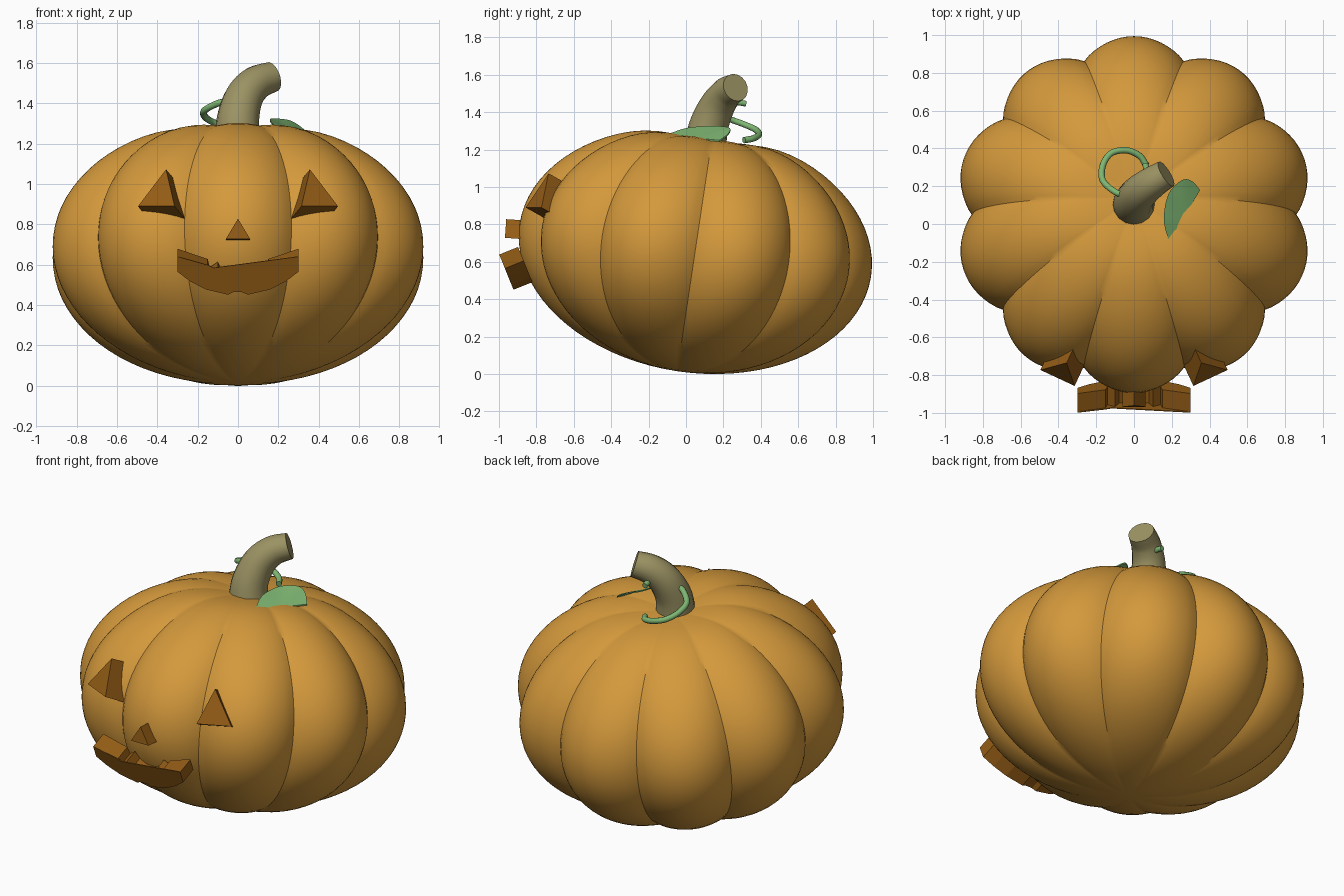
import bpy, bmesh, math
from mathutils import Vector, Matrix

cube = bpy.data.objects.get("Cube")
if cube:
    bpy.data.objects.remove(cube, do_unlink=True)


def material(name, rgb):
    m = bpy.data.materials.new(name)
    m.use_nodes = True
    col = (*rgb, 1.0)
    m.diffuse_color = col
    bsdf = m.node_tree.nodes["Principled BSDF"]
    bsdf.inputs["Base Color"].default_value = col
    bsdf.inputs["Roughness"].default_value = 0.8
    return m


ORANGE = material("pumpkin_orange", (0.66, 0.32, 0.045))
BROWN = material("carving_brown", (0.30, 0.11, 0.008))
OLIVE = material("stem_olive", (0.33, 0.29, 0.125))
GREEN = material("leaf_green", (0.21, 0.47, 0.17))


def finish(bm, name, mat, smooth=None):
    bmesh.ops.recalc_face_normals(bm, faces=bm.faces)
    mesh = bpy.data.meshes.new(name)
    bm.to_mesh(mesh)
    bm.free()
    mesh.materials.append(mat)
    ob = bpy.data.objects.new(name, mesh)
    bpy.context.collection.objects.link(ob)
    if smooth:
        bpy.ops.object.select_all(action='DESELECT')
        ob.select_set(True)
        bpy.context.view_layer.objects.active = ob
        bpy.ops.object.shade_smooth_by_angle(angle=math.radians(smooth))
    return ob


def skin(bm, rings):
    """Join successive closed rings of vertices with quads."""
    for a, b in zip(rings, rings[1:]):
        n = len(a)
        for i in range(n):
            bm.faces.new((a[i], a[(i + 1) % n], b[(i + 1) % n], b[i]))


def prism(name, pts, depth, origin, yaw=0, pitch=0, mirror=False):
    """Outline facing -y, turned by yaw and pitch, extruded inward."""
    a, p = math.radians(yaw), math.radians(pitch)
    n = Vector((math.sin(a) * math.cos(p), -math.cos(a) * math.cos(p), math.sin(p)))
    u = Vector((math.cos(a), math.sin(a), 0))
    v = n.cross(u)
    bm = bmesh.new()
    rings = []
    for d in (0, depth):
        ring = []
        for x, y in pts:
            co = Vector(origin) + u * x + v * y - n * d
            if mirror:
                co.x = -co.x
            ring.append(bm.verts.new(co))
        rings.append(ring)
    skin(bm, rings)
    for r in rings:
        bm.faces.new(r)
    bmesh.ops.triangulate(bm, faces=[f for f in bm.faces if len(f.verts) > 4])
    return finish(bm, name, BROWN)


def spline(pts, steps=6):
    """Catmull-Rom samples through the points."""
    P = [Vector(p) for p in pts]
    P = [2 * P[0] - P[1]] + P + [2 * P[-1] - P[-2]]
    out = []
    for i in range(1, len(P) - 2):
        a, b, c, d = P[i - 1:i + 3]
        for s in range(steps):
            t = s / steps
            out.append(0.5 * (2 * b + (c - a) * t + (2 * a - 5 * b + 4 * c - d) * t * t
                              + (3 * b - a - 3 * c + d) * t ** 3))
    return out + [P[-2]]


def tube(name, pts, r0, r1, sides, mat):
    path = spline(pts)
    bm = bmesh.new()
    rings = []
    normal = Vector((1, 0, 0))
    for i, c in enumerate(path):
        t = (path[min(i + 1, len(path) - 1)] - path[max(i - 1, 0)]).normalized()
        normal = (normal - t * normal.dot(t)).normalized()
        side = t.cross(normal)
        r = r0 + (r1 - r0) * i / (len(path) - 1)
        rings.append([bm.verts.new(c + r * (normal * math.cos(w) + side * math.sin(w)))
                      for w in (2 * math.pi * k / sides for k in range(sides))])
    skin(bm, rings)
    bm.faces.new(rings[0])
    bm.faces.new(rings[-1])
    return finish(bm, name, mat, 40)


# Ribbed body: squashed sphere with ten lobes, dimpled on top, leaning back
LAT, LON = 40, 160
bm = bmesh.new()
rings = []
for j in range(1, LAT):
    phi = math.pi * j / LAT
    ring = []
    for i in range(LON):
        th = 2 * math.pi * i / LON
        lobe = 0.857 + 0.093 * abs(math.cos(5 * (th - math.pi / 2))) ** 0.85
        r = lobe * math.sin(phi)
        z = 0.655 * math.cos(phi)
        if z > 0:
            z -= 0.07 * math.exp(-(r / 0.28) ** 2)
        ring.append(bm.verts.new((r * math.cos(th), r * math.sin(th), z)))
    rings.append(ring)
skin(bm, rings)
for ring, z in ((rings[0], 0.585), (rings[-1], -0.655)):
    pole = bm.verts.new((0, 0, z))
    for i in range(LON):
        bm.faces.new((ring[i], ring[(i + 1) % LON], pole))
bmesh.ops.transform(bm, verts=bm.verts, matrix=Matrix.Rotation(math.radians(-8.5), 4, 'X'))
low = min(v.co.z for v in bm.verts)
bmesh.ops.translate(bm, verts=bm.verts, vec=(0, 0.05, -low))
finish(bm, "pumpkin_body", ORANGE, 35)

# Triangular eyes and nose
eye = [(-0.1, 0), (0.1, 0), (-0.01, 0.205)]
for name, flip in (("left_eye", False), ("right_eye", True)):
    prism(name, eye, 0.14, (0.405, -0.815, 0.89), 25, 27, flip)
prism("nose", [(-0.06, 0), (0.06, 0), (0, 0.1)], 0.12, (0, -0.968, 0.728), 0, 4)

# Mouth: crescent with a toothed hollow, closed by a thin front plate
smile = [(0.3, -0.08), (0.24, -0.13), (0.16, -0.175), (0.05, -0.203), (0.02, -0.19),
         (-0.025, -0.19), (-0.05, -0.203), (-0.16, -0.175), (-0.24, -0.13), (-0.3, -0.08)]
hollow = [(-0.3, 0), (-0.15, -0.055), (-0.14, -0.1), (-0.1, -0.07), (-0.08, -0.12), (-0.03, -0.14),
          (0.03, -0.14), (0.08, -0.12), (0.1, -0.07), (0.14, -0.1), (0.15, -0.055), (0.3, 0)]
prism("mouth", smile + hollow, 0.105, (0, -0.995, 0.64), 0, -22)
plate_top = [(-0.3, 0), (-0.15, -0.045), (-0.12, -0.06), (0.3, 0)]
prism("mouth_front", smile + plate_top, 0.005, (0, -0.999, 0.64), 0, -22)

# Bent stem
tube("stem", [(0, 0.1, 1.2), (0, 0.12, 1.32), (0.03, 0.165, 1.43),
              (0.09, 0.215, 1.5), (0.17, 0.265, 1.532)], 0.115, 0.076, 16, OLIVE)

# Curling vine and its short stub on the stem
tube("vine", [(-0.04, 0.15, 1.41), (-0.1, 0.17, 1.4), (-0.165, 0.23, 1.365), (-0.165, 0.31, 1.335),
              (-0.12, 0.375, 1.305), (-0.04, 0.39, 1.28), (0.03, 0.36, 1.26),
              (0.065, 0.31, 1.25)], 0.017, 0.017, 10, GREEN)
tube("vine_stub", [(0.07, 0.25, 1.45), (0.065, 0.29, 1.45), (0.06, 0.32, 1.445)],
     0.016, 0.016, 10, GREEN)

# Leaf: thin half-oval blade rising from the body
rim = spline([(0.185, -0.09, 1.285), (0.16, 0.0, 1.315), (0.165, 0.1, 1.325), (0.195, 0.18, 1.325),
              (0.26, 0.235, 1.315), (0.31, 0.225, 1.285), (0.35, 0.18, 1.25)], 3)
bm = bmesh.new()
rings = []
for dz in (0, -0.008):
    top = [bm.verts.new(p + Vector((0, 0, dz))) for p in rim]
    foot = [bm.verts.new((0.27, 0.045, 1.262 + dz))]
    rings.append(top + foot)
    for a, b in zip(top, top[1:]):
        bm.faces.new((a, b, foot[0]))
skin(bm, rings)
finish(bm, "leaf", GREEN, 40)
